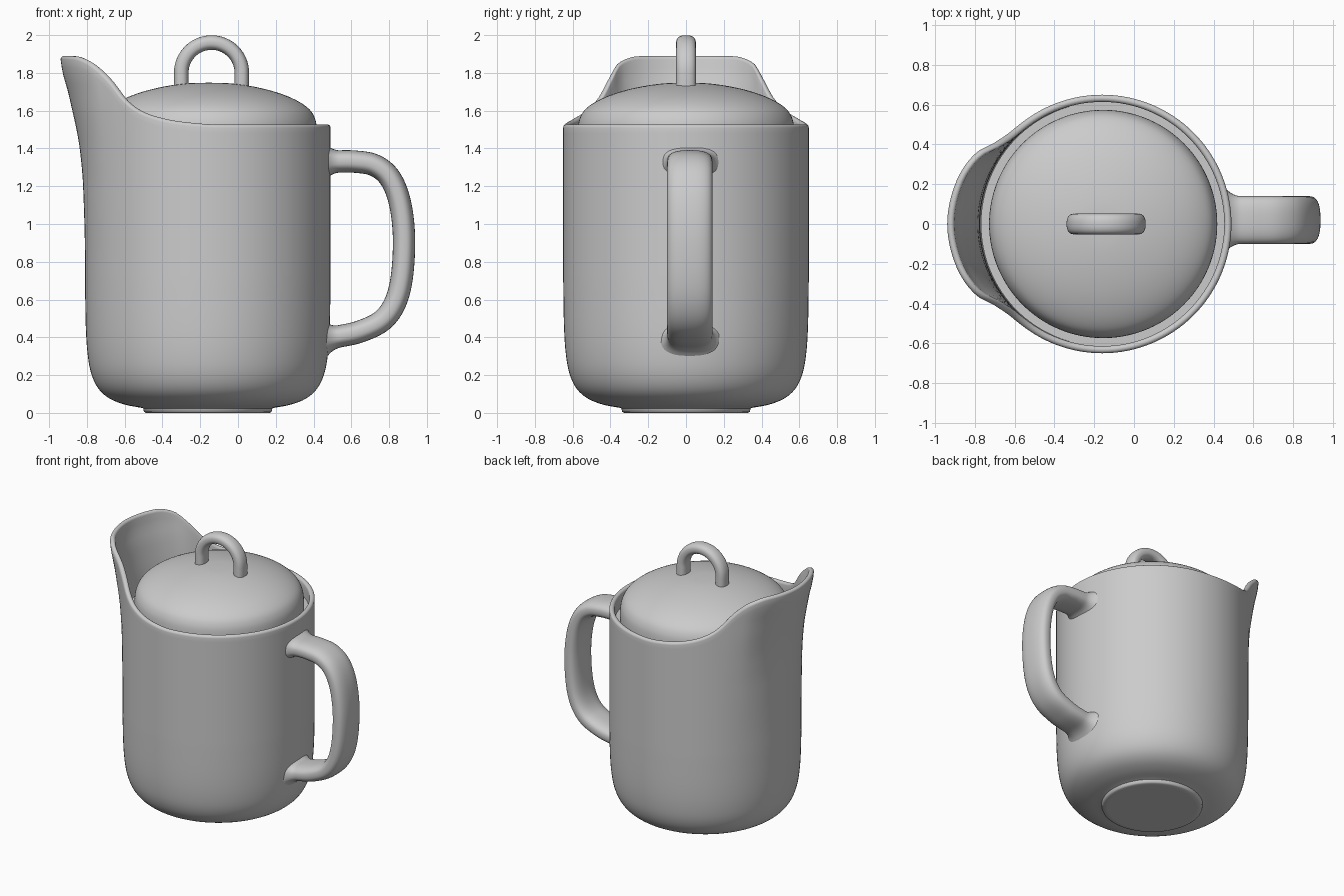
import bpy, bmesh, math
from mathutils import Vector

if "Cube" in bpy.data.objects:
    bpy.data.objects.remove(bpy.data.objects["Cube"])

CX = -0.16      # axis of the pot
SEG = 128


def curve_at(table, x):
    """Monotone smooth lookup through (x, value) pairs."""
    if x <= table[0][0]:
        return table[0][1]
    if x >= table[-1][0]:
        return table[-1][1]
    n = len(table)
    d = [(table[i+1][1] - table[i][1]) / (table[i+1][0] - table[i][0]) for i in range(n - 1)]

    def tangent(i):
        if i == 0 or i == n - 1 or d[i-1] * d[i] <= 0:
            return 0.0
        return 2 * d[i-1] * d[i] / (d[i-1] + d[i])
    i = max(k for k in range(n - 1) if table[k][0] <= x)
    h = table[i+1][0] - table[i][0]
    t = (x - table[i][0]) / h
    a, b = table[i][1], table[i+1][1]
    return (a * (1 + 2*t) * (1-t)**2 + b * t*t * (3 - 2*t)
            + h * tangent(i) * t * (1-t)**2 + h * tangent(i+1) * t*t * (t-1))


def spline(pts, steps):
    """Catmull-Rom resampling of 2D points."""
    p = [Vector(q) for q in pts]
    p = [2*p[0] - p[1]] + p + [2*p[-1] - p[-2]]
    out = []
    for i in range(1, len(p) - 2):
        a, b, c, e = p[i-1:i+3]
        for s in range(steps):
            t = s / steps
            out.append(0.5 * (2*b + (c-a)*t + (2*a - 5*b + 4*c - e)*t*t + (3*b - a - 3*c + e)*t**3))
    return out + [p[-2]]


def skin(name, rings, angle=40):
    """Join rings of points with quads and cap both ends."""
    bm = bmesh.new()
    vs = [[bm.verts.new(q) for q in ring] for ring in rings]
    n = len(vs[0])
    for a, b in zip(vs, vs[1:]):
        for i in range(n):
            j = (i + 1) % n
            bm.faces.new((a[i], a[j], b[j], b[i]))
    bm.faces.new(vs[0])
    bm.faces.new(vs[-1])
    bmesh.ops.recalc_face_normals(bm, faces=bm.faces)
    me = bpy.data.meshes.new(name)
    bm.to_mesh(me)
    bm.free()
    ob = bpy.data.objects.new(name, me)
    bpy.context.collection.objects.link(ob)
    bpy.ops.object.select_all(action='DESELECT')
    ob.select_set(True)
    bpy.context.view_layer.objects.active = ob
    bpy.ops.object.shade_smooth_by_angle(angle=math.radians(angle))
    return ob


def sweep(name, path, half_w, half_t, y0=0.0, power=2.0, flare=None, n=40):
    """Sweep a superellipse along a path in the xz plane."""
    rings = []
    for i, p in enumerate(path):
        t = (path[min(i+1, len(path)-1)] - path[max(i-1, 0)]).normalized()
        nrm = Vector((-t.y, t.x))
        add = flare(p) if flare else 0.0
        ring = []
        for k in range(n):
            c, s = math.cos(2*math.pi*k/n), math.sin(2*math.pi*k/n)
            u = math.copysign(abs(c)**(2/power), c) * (half_w + add)
            v = math.copysign(abs(s)**(2/power), s) * (half_t + add)
            ring.append((p.x + nrm.x*v, y0 + u, p.y + nrm.y*v))
        rings.append(ring)
    return skin(name, rings)


# Pot body: round profile with a rim that rises and flares into a spout.
# Angles are in degrees away from the -x direction.
rim_height = [(0, 1.89), (20, 1.888), (29, 1.86), (37, 1.78), (47, 1.66),
              (55, 1.605), (64, 1.57), (77, 1.542), (95, 1.527), (180, 1.527)]
spread = [(0, 1), (15, .9), (29, .64), (37, .27), (47, .03), (56, 0)]
flare_z = [(.8, 0), (1.2, .01), (1.4, .028), (1.5, .045), (1.6, .067), (1.7, .09), (1.82, .122), (1.89, .13)]
base = [(.01, 0), (.30, 0), (.328, 0), (.338, .006), (.342, .024)] + \
       [tuple(p) for p in spline([(.352, .027), (.44, .044), (.52, .076), (.578, .127),
                                  (.616, .205), (.636, .31), (.646, .46), (.65, .7)], 4)]
WALL, LIP, ROWS = 0.036, 0.018, 28


def column(deg):
    phi = min(deg, 360 - deg)
    g, top = curve_at(spread, phi), curve_at(rim_height, phi)

    def outer(z):
        return .65 + g * curve_at(flare_z, z)
    z_end = top - LIP
    col = list(base)
    col += [(outer(z), z) for z in (.7 + (z_end - .7) * i / ROWS for i in range(1, ROWS + 1))]
    for i in range(1, 8):
        a = math.pi * i / 8
        col.append((outer(z_end) - LIP + LIP * math.cos(a), z_end + LIP * math.sin(a)))
    col += [(outer(z) - WALL, z) for z in (z_end + (.7 - z_end) * i / ROWS for i in range(ROWS + 1))]
    return col + [(.60, .4), (.56, .2), (.45, .1), (.01, .08)]


cols = [column(360 * k / SEG) for k in range(SEG)]
rings = []
for r in range(len(cols[0])):
    ring = []
    for k in range(SEG):
        a = math.pi + 2 * math.pi * k / SEG
        rad, z = cols[k][r]
        ring.append((CX + rad * math.cos(a), rad * math.sin(a), z))
    rings.append(ring)
skin("pot_body", rings, 50)

# Domed lid with a seating flange below the rim
dome = spline([(.01, 1.748), (.12, 1.744), (.24, 1.727), (.36, 1.697), (.46, 1.657),
               (.53, 1.61), (.562, 1.56), (.573, 1.50), (.573, 1.42)], 5)
lid = [tuple(p) for p in dome] + [(.615, 1.42), (.615, 1.39), (.01, 1.39)]
skin("lid", [[(CX + .005 + r * math.cos(2*math.pi*k/SEG), r * math.sin(2*math.pi*k/SEG), z)
              for k in range(SEG)] for r, z in lid])

# Looped lid grip
arch = [Vector((-.14 - .1605, z)) for z in (1.68, 1.74)]
arch += [Vector((-.14 - .1605 * math.cos(math.pi*i/32), 1.80 + .1605 * math.sin(math.pi*i/32)))
         for i in range(33)]
arch += [Vector((-.14 + .1605, z)) for z in (1.74, 1.68)]
sweep("lid_grip", arch, .052, .0385, power=2.4)

# Side handle, flared where it meets the pot
handle_path = spline([(.463, 1.33), (.52, 1.331), (.62, 1.33), (.72, 1.312), (.80, 1.25), (.853, 1.13),
                      (.878, .95), (.87, .74), (.835, .59), (.765, .49), (.65, .432),
                      (.54, .406), (.463, .395)], 8)
sweep("handle", handle_path, .12, .059, y0=.02, power=2.6,
      flare=lambda p: .035 * max(0.0, 1 - (p.x - .463) / .075) ** 2)
